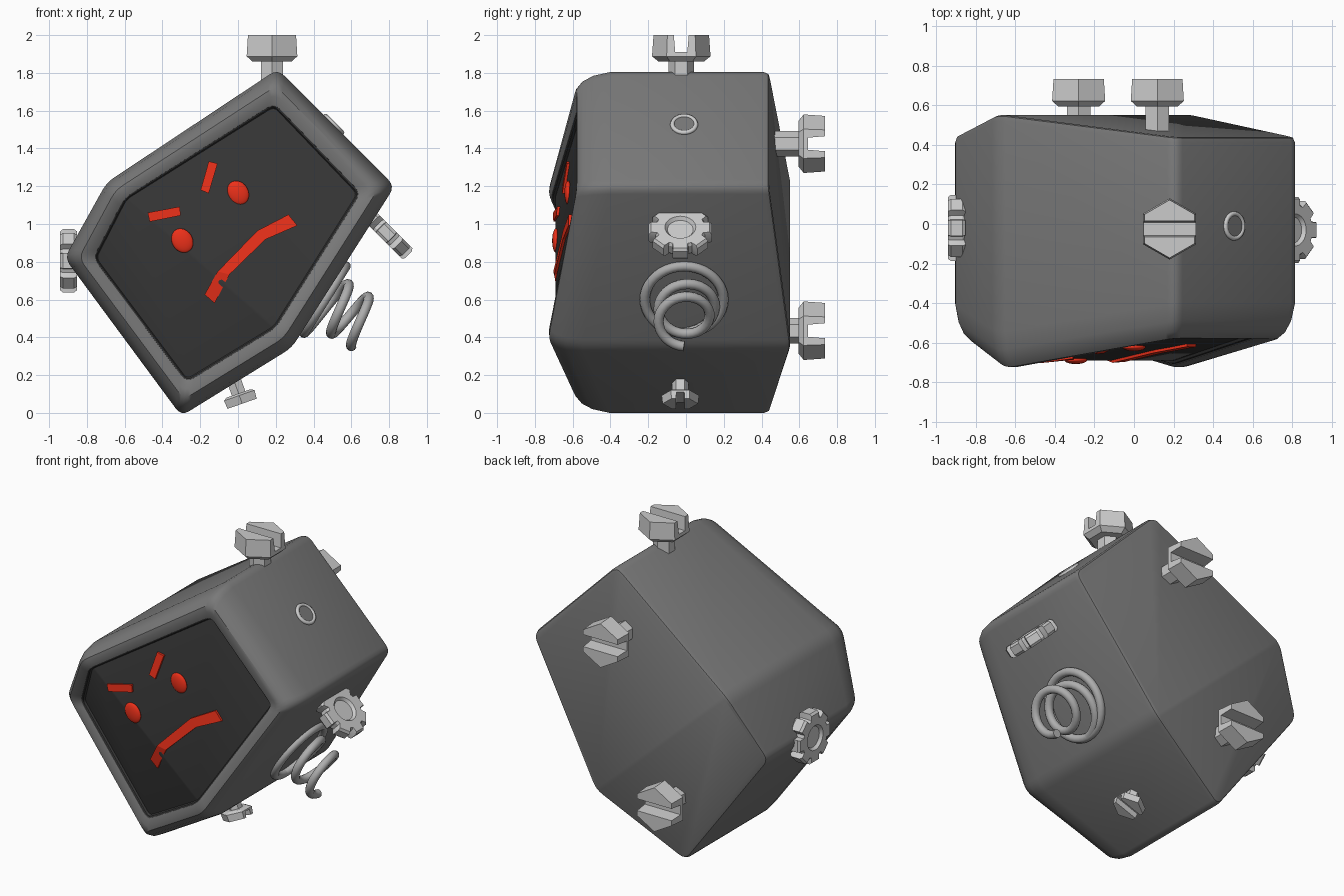
import bpy, bmesh
from math import sin, cos, pi, atan2, radians
from mathutils import Vector, Matrix
from mathutils.bvhtree import BVHTree

if "Cube" in bpy.data.objects:
    bpy.data.objects.remove(bpy.data.objects["Cube"])


def material(name, rgb):
    m = bpy.data.materials.new(name)
    m.diffuse_color = (*rgb, 1)
    m.use_nodes = True
    m.node_tree.nodes["Principled BSDF"].inputs["Base Color"].default_value = m.diffuse_color
    return m


BODY = material("dark_grey", (0.19, 0.19, 0.19))
PANEL = material("near_black", (0.04, 0.04, 0.04))
RED = material("red", (0.85, 0.03, 0.01))
STEEL = material("steel", (0.42, 0.42, 0.42))


def loft(name, loops, matrix=None, mat=None, smooth=None, caps=(True, True), split=None):
    """Skin a stack of equal-length point loops; split = index pair folding the caps."""
    bm = bmesh.new()
    rings = [[bm.verts.new(p) for p in loop] for loop in loops]
    n = len(rings[0])
    for a, b in zip(rings, rings[1:]):
        for i in range(n):
            j = (i + 1) % n
            bm.faces.new((a[i], a[j], b[j], b[i]))
    for ring, use in zip((rings[0], rings[-1]), caps):
        if use and split:
            i, j = split
            bm.faces.new(ring[i:j + 1])
            bm.faces.new(ring[j:] + ring[:i + 1])
        elif use:
            bm.faces.new(ring)
    bmesh.ops.recalc_face_normals(bm, faces=bm.faces)
    me = bpy.data.meshes.new(name)
    bm.to_mesh(me)
    bm.free()
    ob = bpy.data.objects.new(name, me)
    bpy.context.collection.objects.link(ob)
    if matrix:
        ob.matrix_world = matrix
    return finish(ob, name, mat, smooth)


def finish(ob, name, mat=None, smooth=None):
    ob.name = name
    if mat:
        ob.data.materials.append(mat)
    if smooth:
        bpy.ops.object.select_all(action='DESELECT')
        ob.select_set(True)
        bpy.context.view_layer.objects.active = ob
        bpy.ops.object.shade_smooth_by_angle(angle=radians(smooth))
    return ob


def place(loc, tilt=0.0, axis='Y', scale=1.0):
    return Matrix.Translation(loc) @ Matrix.Rotation(tilt, 4, axis) @ Matrix.Scale(scale, 4)


# Body: six-cornered block, (x, z) outer and inner outlines, flag = corner on the diagonal ridge
OUTER = [(.21, 1.82), (.83, 1.2), (.285, .345), (-.30, -.0165), (-.918, .82), (-.695, 1.22)]
INNER = [(.19, 1.62), (.63, 1.16), (.19, .46), (-.27, .18), (-.75, .82), (-.59, 1.13)]
RIDGE = [0, 0, 1, 0, 0, 1]
STEPS = 5


def outline(t, y_flat, y_ridge, d=.05):
    """Outline at inset t with every corner rounded."""
    c = [Vector((o[0] + (i[0] - o[0]) * t, y_ridge if r else y_flat, o[1] + (i[1] - o[1]) * t))
         for o, i, r in zip(OUTER, INNER, RIDGE)]
    pts = []
    for k, p in enumerate(c):
        a = p + (c[k - 1] - p).normalized() * d
        b = p + (c[(k + 1) % 6] - p).normalized() * d
        for s in range(STEPS):
            u = s / (STEPS - 1)
            pts.append(a * (1 - u) ** 2 + p * 2 * u * (1 - u) + b * u * u)
    return pts


FOLD = (2 * STEPS + 2, 5 * STEPS + 2)
loops = [outline(t, .44 + dy, .555 + dy) for t, dy in ((.15, 0), (.05, -.006), (0, -.03))]
loops += [outline(t, -.40 + dy, -.55 + dy) for t, dy in
          ((0, 0), (.1, -.09), (.25, -.145), (.45, -.178), (.65, -.18), (.9, -.165), (.93, -.12))]
loft("body", loops, None, BODY, 40, (True, False), FOLD)

# Dark face panel sunk into the rim
panel = loft("face_panel", [outline(t, -.40 + dy, -.55 + dy, .03) for t, dy in
                            ((.89, -.163), (.96, -.158), (1.0, -.145))],
             None, PANEL, 30, (False, True), FOLD)
bm = bmesh.new()
bm.from_mesh(panel.data)
tree = BVHTree.FromBMesh(bm)
bm.free()


def on_face(x, z, out=0.0):
    hit = tree.ray_cast(Vector((x, -2, z)), Vector((0, 1, 0)))[0]
    return Vector((x, (hit.y if hit else -.64) - out, z))


# Red brows and mouth: strips of point pairs laid on the panel
def strip(name, pairs):
    sections = [[on_face(*a, .014), on_face(*b, .014), on_face(*b, -.01), on_face(*a, -.01)]
                for a, b in pairs]
    loft(name, sections, None, RED)


strip("brow_left", [((-.478, 1.06), (-.468, 1.012)), ((-.309, 1.092), (-.303, 1.045))])
strip("brow_right", [((-.155, 1.332), (-.108, 1.32)), ((-.198, 1.18), (-.155, 1.162))])
strip("mouth", [((-.177, .627), (-.124, .58)), ((-.108, .748), (-.045, .733)),
                ((.103, .965), (.145, .918)), ((.267, 1.05), (.314, .992))])

# Red eyes
for name, x, z in (("eye_right", 0, 1.165), ("eye_left", -.295, .912)):
    bpy.ops.mesh.primitive_uv_sphere_add(segments=24, ring_count=12, radius=1,
                                         location=on_face(x, z), rotation=(0, radians(-30), 0))
    eye = bpy.context.object
    eye.scale = (.055, .02, .067)
    finish(eye, name, RED, 60)


# Slotted hex bolts
def bolt(name, matrix, head=.14, shaft=.18):
    def hexagon(r, z):
        return [(r * sin(k * pi / 3), r * cos(k * pi / 3), z) for k in range(6)]
    ob = loft(name, [hexagon(.068, -shaft), hexagon(.068, 0), hexagon(.12, 0),
                     hexagon(.155, head * .2), hexagon(.147, head)], matrix)
    deep = head * .36
    cutter = loft("slot_cutter", [[(x, -.032, deep), (x, .032, deep), (x, .045, .2), (x, -.045, .2)]
                                  for x in (-.3, .3)], matrix)
    mod = ob.modifiers.new("slot", 'BOOLEAN')
    mod.operation = 'DIFFERENCE'
    mod.object = cutter
    mod.solver = 'EXACT'
    bpy.context.view_layer.objects.active = ob
    bpy.ops.object.modifier_apply(modifier="slot")
    bpy.data.objects.remove(cutter)


bolt("top_bolt", place((.18, -.025, 1.86)))
bolt("back_bolt_upper", place((.118, .595, 1.425), -pi / 2, 'X'))
bolt("back_bolt_lower", place((-.28, .595, .435), -pi / 2, 'X'))
bolt("bottom_bolt", place((.003, -.03, .103), atan2(.33, -.94), scale=.64), .09, .25)


# Notched round nuts with a dished centre
def gear(name, matrix, h=.045, teeth=8):
    def star(s, z):
        pts = []
        for k in range(teeth):
            for da, r in ((-.3, .172), (.3, .172), (.4, .137), (.6, .137)):
                a = (k + da) * 2 * pi / teeth
                pts.append((r * s * cos(a), r * s * sin(a), z))
        return pts

    def ring(r, z):
        n = teeth * 4
        return [(r * cos((k - 1) * 2 * pi / n), r * sin((k - 1) * 2 * pi / n), z) for k in range(n)]
    half = [ring(.068, h - .018), ring(.082, h), star(.93, h), star(1, h - .015)]
    lower = [[(x, y, -z) for x, y, z in loop] for loop in reversed(half)]
    loft(name, half + lower, matrix, None, 25)


gear("left_nut", place((-.897, -.02, .805), -pi / 2))
gear("right_nut", place((.785, -.03, .955), pi / 4), .04)

# Small ringed rivet on the upper right side
bpy.ops.mesh.primitive_torus_add(major_radius=.062, minor_radius=.012, major_segments=32,
                                 minor_segments=8, location=(.507, -.01, 1.527),
                                 rotation=(0, pi / 4, 0))
finish(bpy.context.object, "rivet_ring", None, 60)
bpy.ops.mesh.primitive_cylinder_add(vertices=32, radius=.06, depth=.03,
                                    location=(.5, -.01, 1.52), rotation=(0, pi / 4, 0))
finish(bpy.context.object, "rivet_centre", BODY, 30)

# Spring on the lower right side: base ring and coil
base = Vector((.46, -.01, .6))
normal = Vector((.845, 0, -.53)).normalized()
up = Vector((.53, 0, .845)).normalized()
bpy.ops.mesh.primitive_torus_add(major_radius=.208, minor_radius=.027, major_segments=40,
                                 minor_segments=10, location=base,
                                 rotation=(0, atan2(.845, -.53), 0))
finish(bpy.context.object, "spring_base", STEEL, 60)

loops = []
N, SIDES, TUBE = 64, 10, .027
path = []
for k in range(N + 1):
    t = k / N
    a = pi + 4 * pi * t
    r = .135 + .073 * max(0, 1 - t * 4) ** 1.5
    path.append(base + normal * .25 * t + up * r * cos(a) + Vector((0, -1, 0)) * r * sin(a))
for k, p in enumerate(path):
    tangent = (path[min(k + 1, N)] - path[max(k - 1, 0)]).normalized()
    side = tangent.cross(normal).normalized()
    lift = side.cross(tangent)
    loops.append([p + (side * cos(s * 2 * pi / SIDES) + lift * sin(s * 2 * pi / SIDES)) * TUBE
                  for s in range(SIDES)])
loft("spring_coil", loops, None, STEEL, 60)
